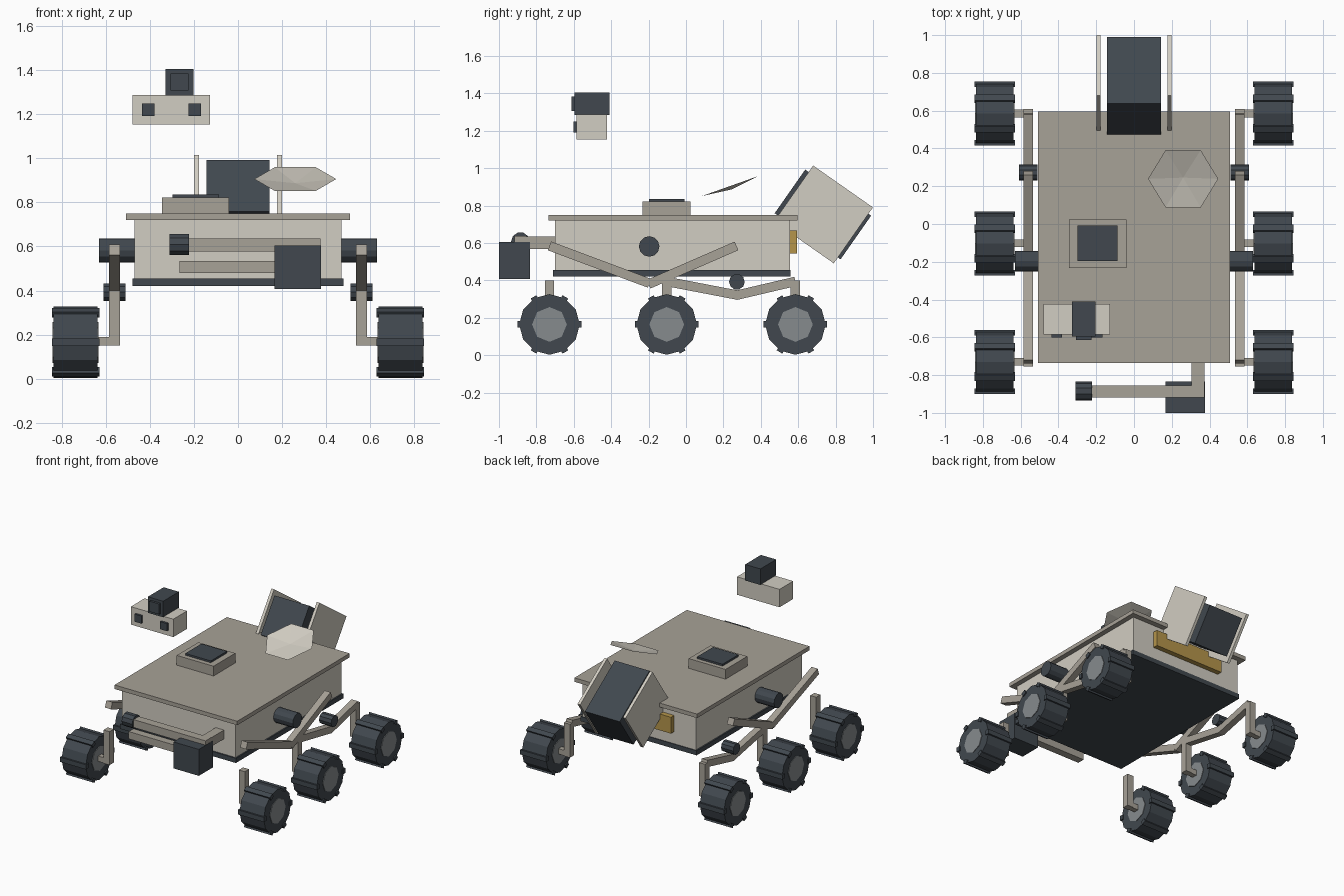
import bpy, bmesh, math
from mathutils import Matrix, Vector

cube = bpy.data.objects.get("Cube")
if cube:
    bpy.data.objects.remove(cube, do_unlink=True)


def material(name, r, g, b):
    m = bpy.data.materials.new(name)
    m.use_nodes = True
    m.diffuse_color = (r, g, b, 1)
    m.node_tree.nodes["Principled BSDF"].inputs["Base Color"].default_value = (r, g, b, 1)
    return m


LIGHT = material("light_beige", 0.64, 0.61, 0.54)
TAUPE = material("taupe", 0.39, 0.36, 0.31)
DARK = material("dark_slate", 0.052, 0.064, 0.077)
HUB = material("hub_grey", 0.24, 0.26, 0.27)
GOLD = material("gold", 0.46, 0.30, 0.07)


def finish(name, bm, mat, loc, tilt=0):
    mesh = bpy.data.meshes.new(name)
    bm.to_mesh(mesh)
    bm.free()
    mesh.materials.append(mat)
    ob = bpy.data.objects.new(name, mesh)
    ob.location = loc
    ob.rotation_euler.x = tilt
    bpy.context.collection.objects.link(ob)
    return ob


def box(name, mat, loc, size, tilt=0):
    bm = bmesh.new()
    bmesh.ops.create_cube(bm, size=1)
    bmesh.ops.scale(bm, vec=size, verts=bm.verts)
    return finish(name, bm, mat, loc, tilt)


def span(name, mat, xs, ys, zs):
    """Box given by its limits on each axis."""
    lims = (xs, ys, zs)
    return box(name, mat, [(a + b) / 2 for a, b in lims], [b - a for a, b in lims])


def drum(name, mat, loc, radius, length, sides):
    """Cylinder lying along x."""
    bm = bmesh.new()
    bmesh.ops.create_cone(bm, cap_ends=True, segments=sides, radius1=radius, radius2=radius,
                          depth=length, matrix=Matrix.Rotation(math.pi / 2, 4, "Y"))
    return finish(name, bm, mat, loc)


def bar(name, x, start, end):
    """Square suspension bar between two (y, z) points."""
    a, b = Vector(start), Vector(end)
    d, mid = b - a, (a + b) / 2
    box(name, TAUPE, (x, mid.x, mid.y), (0.05, d.length, 0.05), math.atan2(d.y, d.x))


# Chassis
span("body", LIGHT, (-0.47, 0.47), (-0.70, 0.555), (0.44, 0.73))
span("belly_plate", DARK, (-0.48, 0.48), (-0.71, 0.56), (0.42, 0.455))
span("deck", TAUPE, (-0.508, 0.508), (-0.735, 0.595), (0.72, 0.75))
span("deck_hatch", TAUPE, (-0.345, -0.04), (-0.232, 0.025), (0.74, 0.823))
span("hatch_panel", DARK, (-0.298, -0.087), (-0.197, -0.007), (0.82, 0.837))
span("rear_gold_panel", GOLD, (-0.29, 0.29), (0.55, 0.593), (0.545, 0.667))

# Camera head
span("head", LIGHT, (-0.478, -0.126), (-0.585, -0.423), (1.153, 1.287))
span("head_camera", DARK, (-0.329, -0.203), (-0.596, -0.41), (1.285, 1.405))
span("camera_lens", DARK, (-0.306, -0.224), (-0.613, -0.59), (1.307, 1.385))
for side, x in (("right", -0.408), ("left", -0.196)):
    span(side + "_eye", DARK, (x - 0.028, x + 0.028), (-0.601, -0.58), (1.192, 1.249))

# Dish: shallow hexagonal bowl
bm = bmesh.new()
bmesh.ops.create_circle(bm, cap_ends=True, cap_tris=True, segments=6, radius=0.186,
                        matrix=Matrix.Rotation(math.pi / 6, 4, "Z"))
rim = [v.co.copy() for v in bm.verts if v.co.length > 0.1]
bm.clear()
ring = [bm.verts.new(Matrix.Rotation(k * math.pi / 3, 3, "Z") @ Vector((0.186, 0, 0))) for k in range(6)]
centre = bm.verts.new((0, 0, -0.02))
for k in range(6):
    bm.faces.new((centre, ring[k], ring[(k + 1) % 6]))
finish("dish", bm, LIGHT, (0.26, 0.239, 0.906), math.radians(19.5))

# Rear power unit with side plates
TILT = math.radians(-35)
box("power_unit", DARK, (0, 0.732, 0.753), (0.288, 0.43, 0.285), TILT)
for side, s in (("right", -1), ("left", 1)):
    box(side + "_power_plate", LIGHT, (s * 0.188, 0.735, 0.753), (0.022, 0.39, 0.365), TILT)

# Front arm
span("arm_shoulder", TAUPE, (0.305, 0.374), (-0.918, -0.69), (0.568, 0.635))
span("arm_upper", TAUPE, (-0.23, 0.374), (-0.918, -0.855), (0.578, 0.637))
span("arm_lower", TAUPE, (-0.265, 0.20), (-0.915, -0.858), (0.48, 0.535))
drum("arm_elbow", DARK, (-0.266, -0.885, 0.608), 0.05, 0.088, 10)
span("arm_turret", DARK, (0.166, 0.376), (-1.0, -0.835), (0.407, 0.605))

# Suspension and wheels
WHEELS = (("front", -0.73), ("middle", -0.103), ("rear", 0.585))
for side, s in (("right", -1), ("left", 1)):
    x = s * 0.56
    bar(side + "_rocker_front", x, (-0.73, 0.585), (-0.195, 0.385))
    bar(side + "_rocker_rear", x, (-0.20, 0.38), (0.27, 0.585))
    bar(side + "_bogie_front", x, (-0.105, 0.395), (0.275, 0.322))
    bar(side + "_bogie_rear", x, (0.265, 0.32), (0.585, 0.395))
    drum(side + "_rocker_pivot", DARK, (s * 0.55, -0.197, 0.582), 0.055, 0.16, 12)
    drum(side + "_bogie_pivot", DARK, (x, 0.272, 0.393), 0.042, 0.10, 10)
    for place, y in WHEELS:
        name = side + "_" + place
        wx, wz = s * 0.737, 0.165
        box(name + "_strut", TAUPE, (x, y, 0.275), (0.05, 0.05, 0.25))
        box(name + "_axle", TAUPE, (s * 0.60, y, 0.17), (0.13, 0.04, 0.04))
        drum(name + "_tire", DARK, (wx, y, wz), 0.162, 0.20, 12)
        drum(name + "_hub", HUB, (wx, y, wz), 0.093, 0.208, 8)
        # Tread bars round the tire
        bm = bmesh.new()
        for k in range(6):
            bmesh.ops.create_cube(bm, size=1, matrix=Matrix.Rotation(k * math.pi / 3, 4, "X")
                                  @ Matrix.Translation((0, 0.155, 0))
                                  @ Matrix.Diagonal((0.216, 0.03, 0.035, 1)))
        finish(name + "_treads", bm, DARK, (wx, y, wz))
